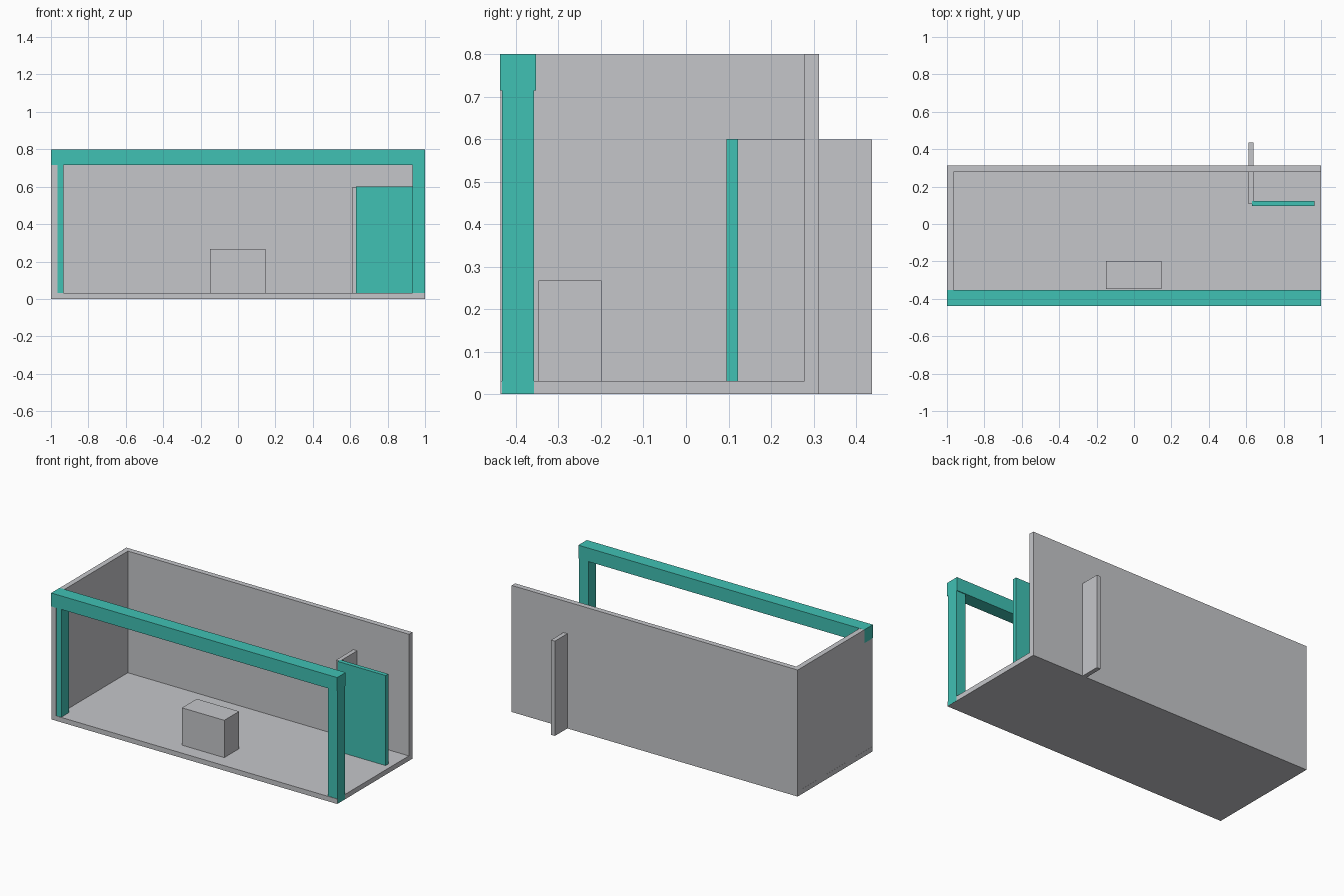
import bpy

if "Cube" in bpy.data.objects:
    bpy.data.objects.remove(bpy.data.objects["Cube"])


def material(name, color):
    m = bpy.data.materials.new(name)
    m.diffuse_color = (*color, 1.0)
    m.use_nodes = True
    m.node_tree.nodes["Principled BSDF"].inputs["Base Color"].default_value = m.diffuse_color
    return m


GREY = material("light grey", (0.56, 0.565, 0.59))
TEAL = material("teal", (0.051, 0.533, 0.456))


def box(name, x, y, z, mat):
    """Axis-aligned box from (min, max) ranges."""
    bpy.ops.mesh.primitive_cube_add(size=1)
    ob = bpy.context.object
    ob.name = name
    ob.location = [(r[0] + r[1]) / 2 for r in (x, y, z)]
    ob.scale = [r[1] - r[0] for r in (x, y, z)]
    bpy.ops.object.transform_apply(location=True, rotation=False, scale=True)
    ob.data.materials.append(mat)
    return ob


FRONT, BACK = -0.436, 0.313      # room depth
FLOOR, TOP = 0.031, 0.80         # floor thickness, wall height

# Room shell
box("floor", (-1.0, 0.9995), (FRONT, BACK), (0, FLOOR), GREY)
box("back_wall", (-1.0, 1.0), (0.279, BACK), (0, TOP), GREY)
box("left_wall", (-0.9995, -0.966), (FRONT, 0.279), (0, TOP - 0.0005), GREY)

# Front frame: two posts and a slightly thicker beam
box("left_post", (-0.999, -0.932), (-0.433, -0.358), (0.001, 0.72), TEAL)
box("right_post", (0.932, 1.0), (-0.433, -0.358), (0.001, 0.72), TEAL)
box("front_beam", (-1.0, 1.0), (-0.438, -0.353), (0.715, TOP), TEAL)

# Partition passing through the back wall, with a panel in front of it
box("partition", (0.611, 0.638), (0.108, 0.437), (0, 0.599), GREY)
box("partition_panel", (0.63, 0.966), (0.095, 0.122), (0.001, 0.60), TEAL)

# Counter block on the floor
box("counter", (-0.149, 0.147), (-0.347, -0.199), (FLOOR - 0.005, 0.267), GREY)
